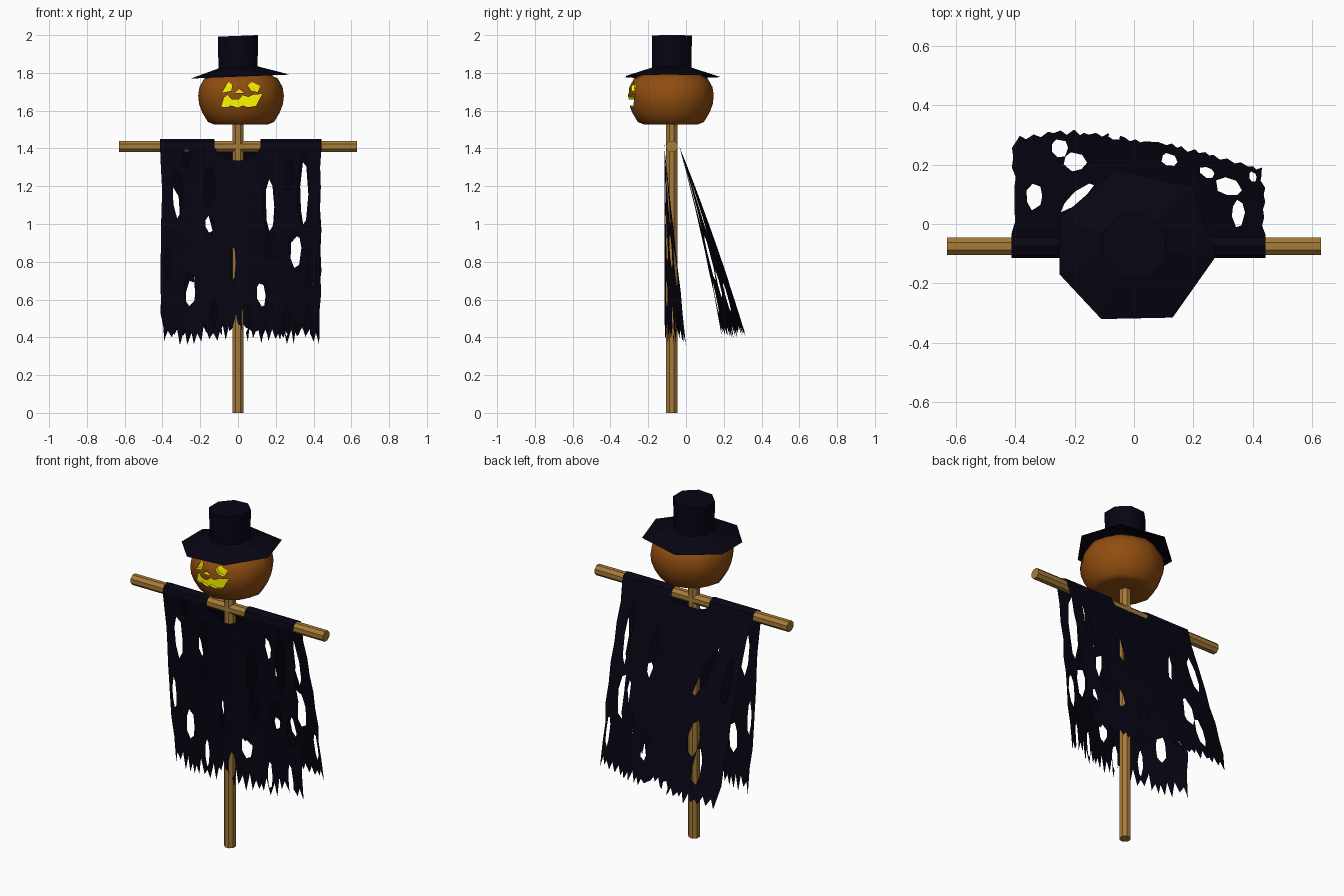
import bpy, bmesh, math, random
from mathutils import Vector, Matrix
from mathutils.geometry import delaunay_2d_cdt

if "Cube" in bpy.data.objects:
    bpy.data.objects.remove(bpy.data.objects["Cube"])

random.seed(7)


def material(name, rgb):
    m = bpy.data.materials.new(name)
    m.diffuse_color = (*rgb, 1)
    m.use_nodes = True
    m.node_tree.nodes["Principled BSDF"].inputs["Base Color"].default_value = m.diffuse_color
    return m


WOOD = material("wood", (0.38, 0.2, 0.04))
ORANGE = material("pumpkin_skin", (0.28, 0.075, 0.005))
GLOW = material("glow", (1.0, 0.95, 0.0))
BLACK = material("black_cloth", (0.002, 0.0015, 0.006))


def make_object(name, verts, faces, mat):
    me = bpy.data.meshes.new(name)
    me.from_pydata([tuple(v) for v in verts], [], faces)
    bm = bmesh.new()
    bm.from_mesh(me)
    bmesh.ops.delete(bm, geom=[v for v in bm.verts if not v.link_faces], context='VERTS')
    bmesh.ops.recalc_face_normals(bm, faces=bm.faces)
    bm.to_mesh(me)
    bm.free()
    me.materials.append(mat)
    ob = bpy.data.objects.new(name, me)
    bpy.context.collection.objects.link(ob)
    return ob


def smooth(ob, degrees):
    bpy.ops.object.select_all(action='DESELECT')
    bpy.context.view_layer.objects.active = ob
    ob.select_set(True)
    bpy.ops.object.shade_smooth_by_angle(angle=math.radians(degrees))


def loft(name, rings, mat, cap_bottom=True, cap_top=True):
    n = len(rings[0])
    faces = [(i * n + j, i * n + (j + 1) % n, (i + 1) * n + (j + 1) % n, (i + 1) * n + j)
             for i in range(len(rings) - 1) for j in range(n)]
    if cap_bottom:
        faces.append(tuple(range(n)))
    if cap_top:
        faces.append(tuple(range((len(rings) - 1) * n, len(rings) * n)))
    return make_object(name, [v for r in rings for v in r], faces, mat)


def ring(r, z, n, cx=0.0, cy=-0.075, phase=0.5, rib=0.0):
    out = []
    for i in range(n):
        a = 2 * math.pi * (i + phase) / n
        rr = r * (1 - rib * (i % 2))
        out.append(Vector((cx + rr * math.cos(a), cy + rr * math.sin(a), z)))
    return out


# wooden post and crossbar
loft("post", [ring(0.032, z, 8) for z in (0, 1.56)], WOOD)
turn = Matrix.Rotation(math.pi / 2, 4, 'Y')
loft("crossbar", [[turn @ v + Vector((0, -0.075, 1.41)) for v in ring(0.032, z, 8, cy=0)]
                  for z in (-0.63, 0.63)], WOOD)

# pumpkin head
profile = [(0.07, 1.535), (0.14, 1.526), (0.175, 1.54), (0.205, 1.59), (0.222, 1.635),
           (0.227, 1.68), (0.22, 1.725), (0.195, 1.77), (0.14, 1.797), (0.05, 1.80)]
head = loft("pumpkin_head", [ring(r, z, 16, 0.016, -0.08, 0, 0.03) for r, z in profile], ORANGE)
head.data.materials.append(GLOW)

# carved face, with a floor that follows the pumpkin's curve
features = [
    [(-0.085, 1.695), (-0.05, 1.752), (-0.03, 1.735), (-0.035, 1.705)],
    [(0.05, 1.735), (0.075, 1.752), (0.118, 1.73), (0.105, 1.698), (0.07, 1.705)],
    [(-0.02, 1.692), (0.005, 1.716), (0.032, 1.694)],
    [(-0.088, 1.62), (-0.075, 1.668), (-0.055, 1.684), (-0.035, 1.66), (0.005, 1.66),
     (0.025, 1.682), (0.055, 1.672), (0.08, 1.684), (0.128, 1.688), (0.095, 1.625),
     (0.05, 1.618), (0.025, 1.628), (0.0, 1.616), (-0.04, 1.628), (-0.055, 1.618)],
]
verts, faces = [], []
for poly in features:
    n, b = len(poly), len(verts)
    verts += [(x, -0.4, z) for x, z in poly]
    verts += [(x, -0.275 + 1.6 * (x - 0.016) ** 2, z) for x, z in poly]
    faces += [tuple(range(b, b + n)), tuple(range(b + n, b + 2 * n))]
    faces += [(b + i, b + (i + 1) % n, b + n + (i + 1) % n, b + n + i) for i in range(n)]
cutter = make_object("face_cutter", verts, faces, GLOW)
cutter.hide_render = True
mod = head.modifiers.new("carve", 'BOOLEAN')
mod.operation, mod.object, mod.solver = 'DIFFERENCE', cutter, 'EXACT'
mod.material_mode = 'TRANSFER'
bpy.context.view_layer.objects.active = head
bpy.ops.object.modifier_apply(modifier="carve")
bpy.data.objects.remove(cutter)
smooth(head, 40)


# hat: uneven seven-sided brim and octagonal crown, slightly tilted
def tilt(points):
    return [Vector((p[0], p[1], p[2] + 0.04 * p[0])) for p in points]


brim = [(0.275, -0.11), (0.2, 0.125), (-0.06, 0.185), (-0.25, 0.02),
        (-0.25, -0.17), (-0.11, -0.32), (0.13, -0.315)]
centre = Vector((0, -0.075))
inner = [centre + (Vector(p) - centre) * 0.36 for p in brim]
loft("hat_brim", [tilt([(x, y, 1.78) for x, y in brim]),
                  tilt([(p.x, p.y, 1.832) for p in inner])], BLACK, cap_bottom=False)
crown = loft("hat_crown", [tilt(ring(0.112, 1.815, 8)), tilt(ring(0.115, 1.996, 8))], BLACK)
smooth(crown, 50)


# ragged cloth: outline with torn hem, holes, then draped from the bar
def inside(p, poly):
    hit = False
    for a, b in zip(poly, poly[1:] + poly[:1]):
        if (a[1] > p[1]) != (b[1] > p[1]):
            if p[0] < a[0] + (p[1] - a[1]) * (b[0] - a[0]) / (b[1] - a[1]):
                hit = not hit
    return hit


def hole_shape(x, z, w, h, lean=0.0):
    pts = []
    for i in range(7):
        a = 2 * math.pi * (i + random.uniform(-0.2, 0.2)) / 7
        s = random.uniform(1.0, 1.25)
        pts.append((x + s * w * math.cos(a) + lean * math.sin(a), z + s * h * math.sin(a)))
    return pts


def cloth(name, holes, neck, drape, low, high):
    top, shelf = 1.4501, (1.435, 1.41)
    L, R = -0.413, 0.442
    pts = [(L, top), (-0.125, top)] + [(-0.125, z) for z in shelf] + neck
    pts += [(0.12, z) for z in reversed(shelf)] + [(0.12, top), (R, top)]
    pts += [(R, z) for z in shelf]
    levels = [1.3 - 0.11 * i for i in range(8)]
    pts += [(R - random.uniform(0, 0.022), z) for z in levels]
    x, tip = R - 0.012, True
    while x > L + 0.02:
        lift = 0.05 if abs(x) < 0.04 else 0
        z = random.uniform(*low) if tip else random.uniform(*high)
        pts.append((x, z + lift))
        x -= random.uniform(0.01, 0.027)
        tip = not tip
    pts += [(L + random.uniform(0, 0.018), z) for z in reversed(levels)]
    pts += [(L, z) for z in reversed(shelf)]
    loops = [pts] + [hole_shape(*h) for h in holes]
    co, edges = [], []
    for lp in loops:
        b, n = len(co), len(lp)
        co += [Vector(p) for p in lp]
        edges += [(b + i, b + (i + 1) % n) for i in range(n)]
    rows = list(shelf) + [1.34 - 0.09 * i for i in range(10)]
    co += [Vector((-0.38 + 0.0711 * i, z)) for z in rows for i in range(12)]
    vs, _, fs, *_ = delaunay_2d_cdt(co, edges, [], 0, 1e-5)
    keep = []
    for f in fs:
        c = sum((vs[i] for i in f), Vector((0, 0))) / len(f)
        if inside(c, pts) and not any(inside(c, h) for h in loops[1:]):
            keep.append(tuple(f))
    return make_object(name, [(v.x, drape(v.x, v.y), v.y) for v in vs], keep, BLACK)


def over_bar(z):
    return math.sqrt(max(0, 0.04 ** 2 - (z - 1.41) ** 2))


def front_drape(x, z):
    if z > 1.41:
        return -0.075 - over_bar(z)
    return -0.115 + (1.41 - z) * 0.105 * (abs(x) / 0.42) ** 1.6


def back_drape(x, z):
    if z > 1.41:
        return -0.075 + over_bar(z)
    slopes = [(-0.45, 0.318), (-0.25, 0.352), (0, 0.335), (0.2, 0.285), (0.46, 0.215)]
    for (x0, s0), (x1, s1) in zip(slopes, slopes[1:]):
        if x0 <= x <= x1:
            s = s0 + (s1 - s0) * (x - x0) / (x1 - x0)
    t = 1.41 - z
    return -0.035 + s * t + 0.05 * t * (1 - t)


front_holes = [(-0.32, 1.16, 0.025, 0.11), (-0.275, 1.35, 0.022, 0.05), (-0.15, 1.2, 0.028, 0.1),
               (-0.15, 1.0, 0.025, 0.04), (-0.255, 0.655, 0.028, 0.075), (0.165, 1.1, 0.03, 0.13),
               (0.18, 0.88, 0.03, 0.07), (0.345, 1.18, 0.028, 0.18), (0.3, 0.86, 0.03, 0.08),
               (0.39, 0.77, 0.022, 0.09), (-0.025, 0.79, 0.012, 0.08), (0.13, 0.63, 0.03, 0.06),
               (0.04, 0.5, 0.02, 0.07), (-0.13, 0.53, 0.014, 0.07), (0.26, 0.48, 0.012, 0.07),
               (0.37, 0.47, 0.012, 0.09), (0.0, 0.42, 0.02, 0.05), (-0.37, 0.8, 0.014, 0.08),
               (0.27, 1.27, 0.018, 0.09)]
back_holes = [(-0.25, 0.6, 0.028, 0.09), (-0.2, 0.735, 0.034, 0.09), (-0.335, 1.06, 0.026, 0.12),
              (-0.19, 1.08, 0.022, 0.12, -0.05), (0.12, 0.61, 0.026, 0.07),
              (0.245, 0.68, 0.024, 0.065), (0.32, 0.82, 0.038, 0.12), (0.35, 1.15, 0.019, 0.15),
              (0.17, 1.1, 0.022, 0.13), (-0.065, 0.43, 0.018, 0.05), (0.4, 0.6, 0.012, 0.08)]
cloth("cloth_front", front_holes, [(-0.11, 1.375), (-0.03, 1.335), (0.03, 1.335), (0.105, 1.375)],
      front_drape, (0.355, 0.41), (0.42, 0.49))
cloth("cloth_back", back_holes, [(-0.11, 1.38), (0.105, 1.38)],
      back_drape, (0.395, 0.425), (0.43, 0.465))
